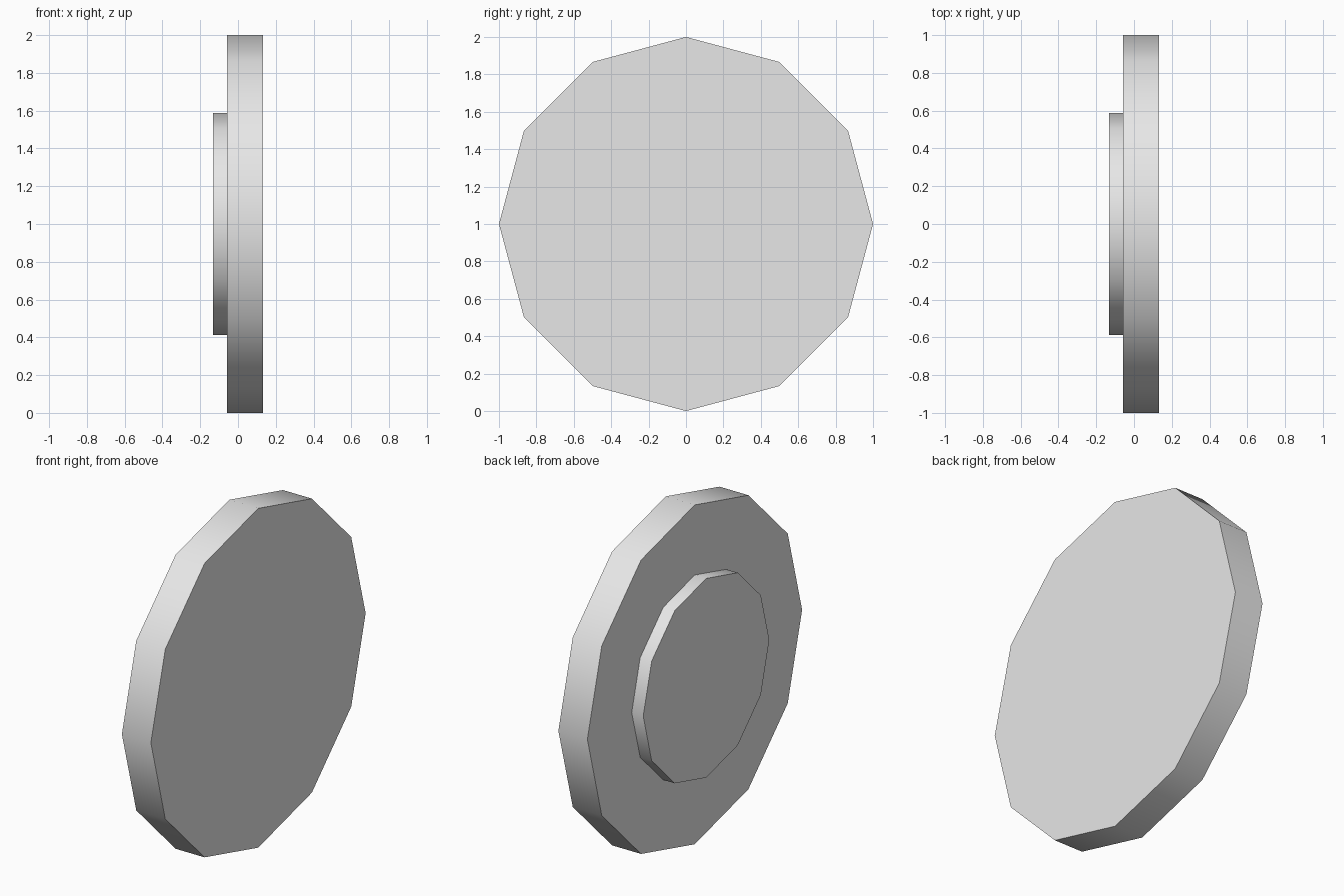
import bpy
import math

if "Cube" in bpy.data.objects:
    bpy.data.objects.remove(bpy.data.objects["Cube"], do_unlink=True)

# Single light grey finish
grey = bpy.data.materials.new("light_grey")
grey.use_nodes = True
colour = (0.8, 0.8, 0.8, 1)
grey.diffuse_color = colour
grey.node_tree.nodes["Principled BSDF"].inputs["Base Color"].default_value = colour


def disc(name, radius, x_min, x_max):
    """Twelve-sided disc with its axis along x and a corner at the top."""
    bpy.ops.mesh.primitive_cylinder_add(
        vertices=12, radius=radius, depth=x_max - x_min,
        location=((x_min + x_max) / 2, 0, 1), rotation=(0, math.pi / 2, 0))
    obj = bpy.context.object
    obj.name = name
    obj.data.materials.append(grey)
    bpy.ops.object.transform_apply(location=False, rotation=True, scale=True)
    # Rounded rim shading, crisp cap edges
    bpy.ops.object.shade_smooth_by_angle(angle=math.radians(40))
    return obj


# Main wheel and the raised hub on its right side
disc("wheel_disc", 1.0, -0.057, 0.132)
disc("hub_disc", 0.587, -0.132, -0.057)
